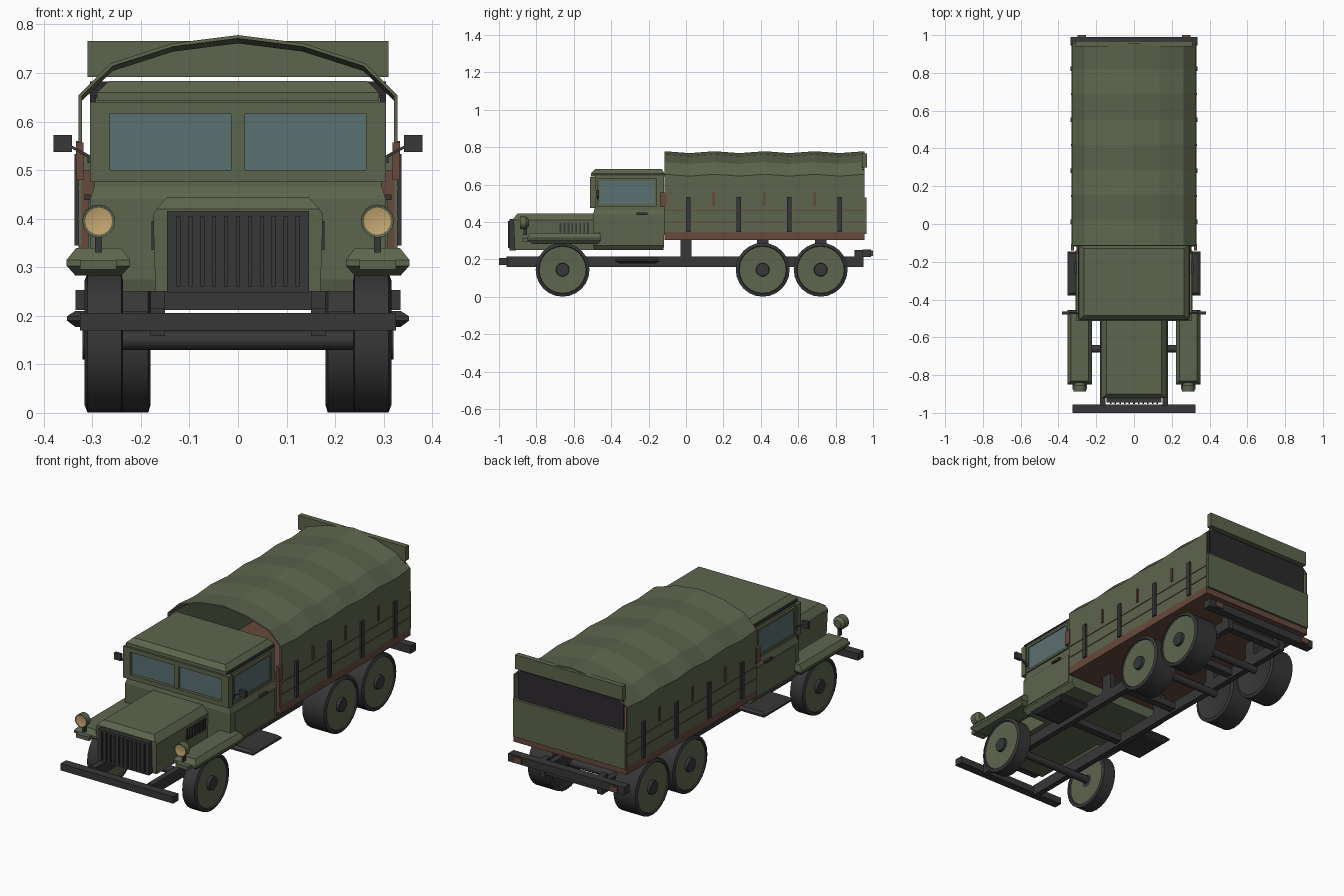
import bpy, bmesh, math

if "Cube" in bpy.data.objects:
    bpy.data.objects.remove(bpy.data.objects["Cube"])


def mat(name, r, g, b):
    m = bpy.data.materials.new(name)
    m.diffuse_color = (r, g, b, 1)
    m.use_nodes = True
    m.node_tree.nodes["Principled BSDF"].inputs["Base Color"].default_value = m.diffuse_color
    return m


GREEN = mat("olive_green", 0.108, 0.130, 0.075)
DARK = mat("dark_grey", 0.038, 0.038, 0.039)
BROWN = mat("brown_wood", 0.135, 0.068, 0.047)
GLASS = mat("window_glass", 0.105, 0.160, 0.165)
LENS = mat("lamp_lens", 0.55, 0.38, 0.16)
BLACK = mat("rear_opening", 0.026, 0.023, 0.026)


def finish(bm, name, mats):
    bmesh.ops.recalc_face_normals(bm, faces=bm.faces)
    me = bpy.data.meshes.new(name)
    bm.to_mesh(me)
    bm.free()
    for m in mats:
        me.materials.append(m)
    ob = bpy.data.objects.new(name, me)
    bpy.context.collection.objects.link(ob)
    return ob


def smooth(ob, angle=35):
    bpy.ops.object.select_all(action='DESELECT')
    ob.select_set(True)
    bpy.context.view_layer.objects.active = ob
    bpy.ops.object.shade_smooth_by_angle(angle=math.radians(angle))


def box(name, x0, x1, y0, y1, z0, z1, m, bevel=0):
    """Axis-aligned box with an optional chamfer."""
    bm = bmesh.new()
    bmesh.ops.create_cube(bm, size=1)
    for v in bm.verts:
        v.co.x = (x0 + x1) / 2 + v.co.x * abs(x1 - x0)
        v.co.y = (y0 + y1) / 2 + v.co.y * (y1 - y0)
        v.co.z = (z0 + z1) / 2 + v.co.z * (z1 - z0)
    if bevel:
        bmesh.ops.bevel(bm, geom=bm.edges[:], offset=bevel, segments=1, affect='EDGES')
    return finish(bm, name, [m])


def pair(name, x0, x1, *args):
    """A box on each side of the truck."""
    for s, side in ((1, "left"), (-1, "right")):
        box(f"{name}_{side}", s * x0, s * x1, *args)


def loft(name, sections, m):
    """Stack of rectangles (x0, x1, y0, y1, z), lowest first."""
    bm = bmesh.new()
    rings = [[bm.verts.new(p) for p in ((a, c, z), (b, c, z), (b, d, z), (a, d, z))]
             for a, b, c, d, z in sections]
    for lo, hi in zip(rings, rings[1:]):
        for i in range(4):
            j = (i + 1) % 4
            bm.faces.new((lo[i], lo[j], hi[j], hi[i]))
    bm.faces.new(rings[0])
    bm.faces.new(rings[-1])
    return finish(bm, name, [m])


def lathe(name, profile, centre, mats, axis='X', n=24, sign=1):
    """Closed turned part; profile holds (along, radius, material index of next band)."""
    bm = bmesh.new()
    rings = []
    for a, r, _ in profile:
        ring = []
        for i in range(n if r > 0 else 1):
            t = 2 * math.pi * i / n
            u, w = r * math.cos(t), r * math.sin(t)
            p = (sign * a, u, w) if axis == 'X' else (u, a, w)
            ring.append(bm.verts.new([c + q for c, q in zip(centre, p)]))
        rings.append(ring)
    for (_, _, k), lo, hi in zip(profile, rings, rings[1:]):
        for i in range(n):
            vs = []
            for v in (lo[i % len(lo)], lo[(i + 1) % n % len(lo)],
                      hi[(i + 1) % n % len(hi)], hi[i % len(hi)]):
                if v not in vs:
                    vs.append(v)
            bm.faces.new(vs).material_index = k
    ob = finish(bm, name, mats)
    smooth(ob)
    return ob


# Chassis frame, bumpers and crossmembers
pair("frame_rail", 0.15, 0.18, -0.96, 0.95, 0.158, 0.215, DARK)
box("front_bumper", -0.325, 0.325, -1.0, -0.955, 0.17, 0.206, DARK)
box("rear_bumper", -0.335, 0.335, 0.945, 0.99, 0.212, 0.253, DARK)
pair("rear_bumper_bracket", 0.15, 0.18, 0.90, 0.95, 0.19, 0.25, DARK)
pair("tail_lamp", 0.255, 0.30, 0.985, 1.0, 0.218, 0.247, BROWN)
for i, y in enumerate((-0.3, 0.12, 0.565, 0.92)):
    box(f"crossmember_{i}", -0.16, 0.16, y - 0.02, y + 0.02, 0.17, 0.205, DARK)
for i, y in enumerate((0.0, 0.41, 0.72)):
    pair(f"bed_support_{i}", 0.15, 0.18, y - 0.03, y + 0.03, 0.21, 0.31, DARK)

# Axles and wheels
front_wheel = [(0.245, 0, 1), (0.245, 0.034, 0), (0.245, 0.124, 1), (0.237, 0.127, 1),
               (0.24, 0.144, 1), (0.31, 0.144, 1), (0.316, 0.128, 1), (0.31, 0.125, 0),
               (0.306, 0.036, 1), (0.32, 0.034, 1), (0.32, 0, 1)]
rear_wheel = [(0.185, 0, 1), (0.185, 0.12, 1), (0.18, 0.128, 1), (0.185, 0.144, 1)] + front_wheel[5:]
for i, (y, prof) in enumerate(((-0.66, front_wheel), (0.41, rear_wheel), (0.72, rear_wheel))):
    lathe(f"axle_{i}", [(-0.25, 0, 0), (-0.25, 0.02, 0), (0.25, 0.02, 0), (0.25, 0, 0)],
          (0, y, 0.15), [DARK], n=12)
    for s, side in ((1, "left"), (-1, "right")):
        lathe(f"wheel_{i}_{side}", prof, (0, y, 0.1445), [GREEN, DARK], sign=s)

# Engine hood, grille and vents
loft("hood", [(-0.17, 0.17, -0.915, -0.49, 0.25), (-0.175, 0.175, -0.922, -0.49, 0.41),
              (-0.168, 0.168, -0.922, -0.49, 0.42), (-0.145, 0.145, -0.90, -0.49, 0.445)], GREEN)
box("grille", -0.146, 0.146, -0.945, -0.91, 0.248, 0.416, DARK)
for i in range(11):
    x = (i - 5) * 0.0245
    box(f"grille_bar_{i}", x - 0.004, x + 0.004, -0.952, -0.94, 0.26, 0.405, DARK)
for i in range(8):
    y = -0.675 + i * 0.021
    pair(f"hood_vent_{i}", 0.168, 0.178, y, y + 0.009, 0.335, 0.395, DARK)

# Front fenders and headlights
for s, side in ((1, "left"), (-1, "right")):
    secs = [(0.24, 0.335, -0.82, -0.47, 0.283), (0.222, 0.353, -0.85, -0.455, 0.303),
            (0.222, 0.353, -0.85, -0.455, 0.315), (0.242, 0.333, -0.83, -0.46, 0.34)]
    loft(f"fender_{side}", [(s * a, s * b, c, d, z) for a, b, c, d, z in secs], GREEN)
    lathe(f"headlight_{side}", [(-0.885, 0, 1), (-0.885, 0.028, 0), (-0.888, 0.034, 0),
                                (-0.855, 0.034, 0), (-0.84, 0.02, 0), (-0.84, 0, 0)],
          (s * 0.287, 0, 0.395), [GREEN, LENS], axis='Y', n=16)
pair("headlight_stem", 0.28, 0.294, -0.868, -0.85, 0.33, 0.37, DARK)
pair("fender_tip", 0.25, 0.325, -0.875, -0.82, 0.295, 0.315, GREEN)

# Cab body, shoulder, upper cab and roof
loft("cab_body", [(-0.285, 0.285, -0.49, -0.12, 0.25), (-0.305, 0.305, -0.497, -0.118, 0.275),
                  (-0.305, 0.305, -0.497, -0.118, 0.44), (-0.296, 0.296, -0.49, -0.118, 0.465),
                  (-0.293, 0.293, -0.485, -0.118, 0.65)], GREEN)
loft("roof", [(-0.29, 0.29, -0.508, -0.115, 0.643), (-0.29, 0.29, -0.508, -0.115, 0.66),
              (-0.265, 0.265, -0.485, -0.13, 0.684)], GREEN)
box("roof_gutter", -0.297, 0.297, -0.50, -0.118, 0.648, 0.655, DARK)
# Windscreen frame bars around two recessed panes
box("windscreen_sill", -0.305, 0.305, -0.513, -0.48, 0.475, 0.50, GREEN)
box("windscreen_header", -0.305, 0.305, -0.513, -0.48, 0.617, 0.64, GREEN)
box("windscreen_divider", -0.014, 0.014, -0.51, -0.48, 0.50, 0.617, GREEN)
pair("windscreen_pillar", 0.264, 0.305, -0.513, -0.48, 0.50, 0.617, GREEN)
pair("windscreen_pane", 0.014, 0.264, -0.497, -0.488, 0.50, 0.617, GLASS)
# Doors with side windows
pair("side_window", 0.291, 0.299, -0.46, -0.168, 0.495, 0.62, GLASS)
pair("window_sill", 0.29, 0.304, -0.47, -0.158, 0.483, 0.495, GREEN)
pair("window_header", 0.29, 0.304, -0.47, -0.158, 0.62, 0.632, GREEN)
pair("window_front_post", 0.29, 0.304, -0.472, -0.46, 0.483, 0.632, GREEN)
pair("window_rear_post", 0.29, 0.304, -0.168, -0.156, 0.483, 0.632, GREEN)
pair("door_panel", 0.30, 0.309, -0.465, -0.14, 0.285, 0.435, GREEN)
pair("door_handle", 0.304, 0.316, -0.265, -0.205, 0.438, 0.45, DARK)
# Mirrors
pair("mirror", 0.342, 0.38, -0.48, -0.464, 0.537, 0.572, DARK)
for s, side in ((1, "left"), (-1, "right")):
    secs = [(0.296, 0.31, -0.477, -0.467, 0.515), (0.296, 0.31, -0.477, -0.467, 0.526),
            (0.345, 0.355, -0.477, -0.467, 0.552)]
    loft(f"mirror_arm_{side}", [(s * a, s * b, c, d, z) for a, b, c, d, z in secs], DARK)
# Side steps
for s, side in ((1, "left"), (-1, "right")):
    secs = [(0.19, 0.335, -0.355, -0.165, 0.177), (0.18, 0.352, -0.378, -0.145, 0.19),
            (0.18, 0.352, -0.378, -0.145, 0.199), (0.19, 0.335, -0.365, -0.155, 0.21)]
    loft(f"side_step_{side}", [(s * a, s * b, c, d, z) for a, b, c, d, z in secs], DARK)

# Cargo bed
box("bed_floor", -0.328, 0.328, -0.115, 0.955, 0.303, 0.345, BROWN)
box("bed_front_board", -0.322, 0.322, -0.118, -0.10, 0.33, 0.50, BROWN)
pair("bed_front_post", 0.318, 0.334, -0.14, -0.105, 0.48, 0.557, BROWN)
box("tailgate", -0.325, 0.325, 0.945, 0.966, 0.335, 0.53, GREEN)
box("rear_opening_panel", -0.305, 0.305, 0.945, 0.953, 0.53, 0.682, BLACK)
box("rear_flap", -0.31, 0.31, 0.94, 0.968, 0.692, 0.766, GREEN)
for i in range(4):
    y = 0.012 + i * 0.27
    pair(f"side_post_{i}", 0.322, 0.337, y - 0.012, y + 0.012, 0.345, 0.533, DARK)
    if i < 3:
        pair(f"side_stake_{i}", 0.322, 0.334, y + 0.13, y + 0.142, 0.485, 0.56, BROWN)
for i, z in enumerate((0.40, 0.462)):
    pair(f"plank_gap_{i}", 0.322, 0.331, -0.113, 0.95, z - 0.003, z + 0.003, BROWN)

# Canvas cover: arch swept along the bed, sagging between the hoops
half = [(0.328, 0.34), (0.328, 0.655), (0.262, 0.72), (0.135, 0.761), (0, 0.778)]
arch = half + [(-x, z) for x, z in half[-2::-1]]
bm = bmesh.new()
rows = []
for i in range(17):
    y = -0.115 + 1.07 * i / 16
    sag = 0.010 * math.sin(math.pi * i / 4) ** 2
    rows.append([bm.verts.new((x, y, z - (sag if z > 0.5 else 0))) for x, z in arch])
for a, b in zip(rows, rows[1:]):
    for j in range(len(arch) - 1):
        bm.faces.new((a[j], a[j + 1], b[j + 1], b[j]))
canvas = finish(bm, "canvas_cover", [GREEN])
if canvas.data.polygons[3].normal.z < 0:
    canvas.data.flip_normals()
shell = canvas.modifiers.new("thickness", 'SOLIDIFY')
shell.thickness = 0.007
shell.offset = -1
